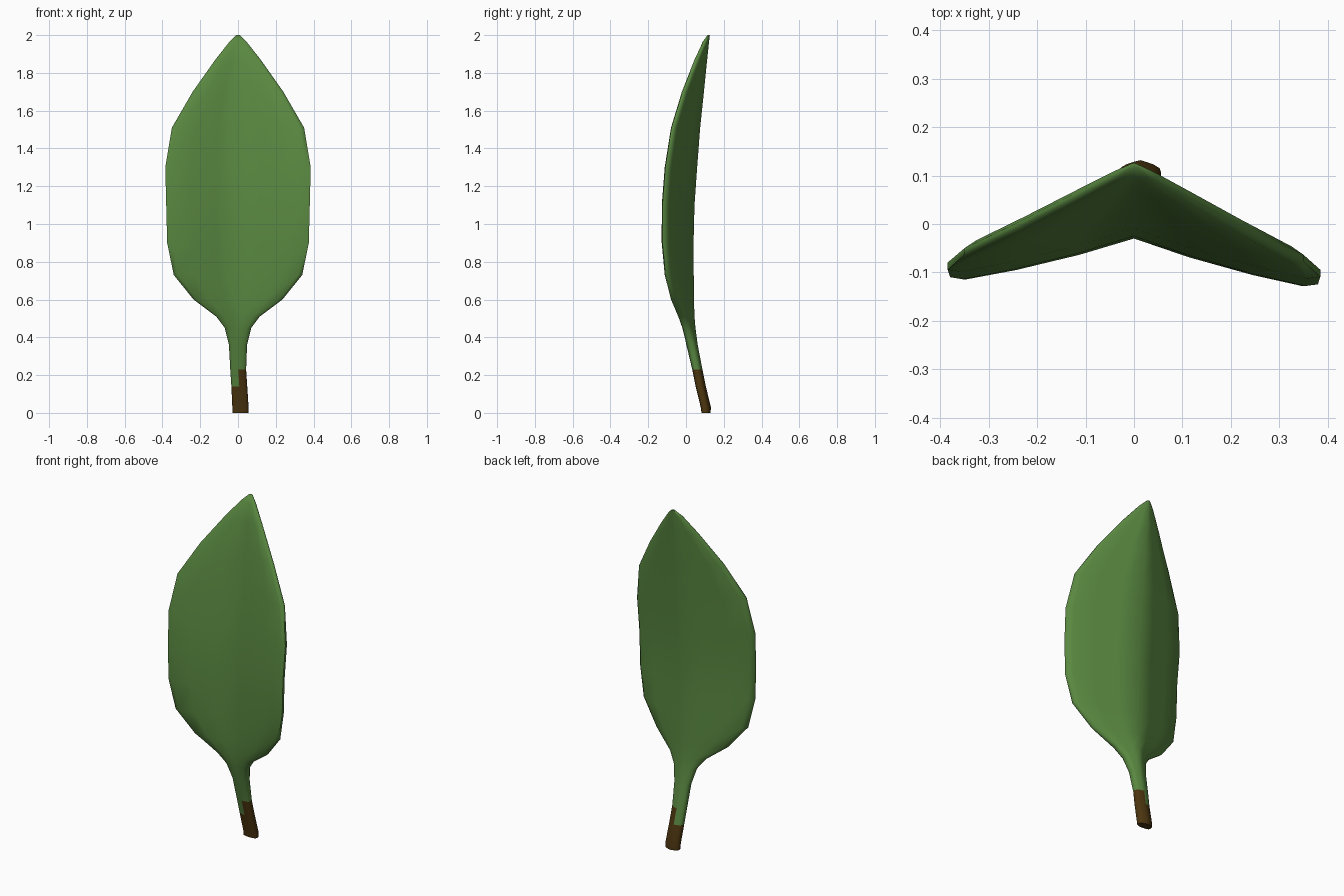
import bpy, bmesh, math

if "Cube" in bpy.data.objects:
    bpy.data.objects.remove(bpy.data.objects["Cube"])

def material(name, rgb):
    m = bpy.data.materials.new(name)
    m.diffuse_color = (*rgb, 1.0)
    m.use_nodes = True
    m.node_tree.nodes["Principled BSDF"].inputs["Base Color"].default_value = m.diffuse_color
    return m

green = material("leaf green", (0.100, 0.245, 0.052))
brown = material("stem brown", (0.072, 0.036, 0.005))

# Cross-sections up the leaf: z, half width, centre x, midrib y, margin y, half thickness
rows = [
    (0.00, .042, .013, .106, .102, .024), (0.03, .043, .013, .105, .100, .027),
    (0.14, .042, .007, .078, .074, .027), (0.23, .042, .001, .060, .056, .027),
    (0.36, .048, 0, .032, .028, .030), (0.45, .070, 0, .018, .000, .032),
    (0.51, .115, 0, .012, -.025, .033), (0.60, .235, 0, .008, -.065, .034),
    (0.73, .340, 0, .006, -.100, .035), (0.90, .375, 0, .005, -.117, .035),
    (1.10, .380, 0, .010, -.117, .035), (1.30, .385, 0, .025, -.102, .034),
    (1.51, .350, 0, .045, -.070, .030), (1.70, .240, 0, .068, -.012, .027),
    (1.87, .120, 0, .090, .055, .022), (1.965, .045, 0, .106, .098, .016),
    (2.00, .010, 0, .120, .119, .006)]

# Position across the half blade and its relative thickness
across = [(0, 1), (.3, .92), (.65, .78), (.93, .55), (1, .22)]
span = [(-t, k) for t, k in across[:0:-1]] + across

def section(z, w, cx, mid, edge, h):
    def point(t, k, side):
        e = edge + (0.015 * w / 0.385 if t < 0 else 0)   # left margin curls a little less
        y = mid + (e - mid) * abs(t) ** 0.9
        return (cx + t * w, y + side * k * h, z)
    return ([point(t, k, -1) for t, k in span] +
            [point(t, k, 1) for t, k in reversed(span)])

# Loft blade and stem as one skin
bm = bmesh.new()
rings = [[bm.verts.new(p) for p in section(*r)] for r in rows]
n = len(rings[0])
for a, b in zip(rings, rings[1:]):
    for i in range(n):
        j = (i + 1) % n
        bm.faces.new((a[i], a[j], b[j], b[i]))
bm.faces.new(rings[0][::-1])
bm.faces.new(rings[-1])
bmesh.ops.recalc_face_normals(bm, faces=bm.faces[:])

# Dry stem end, reaching higher on the right side
for f in bm.faces:
    c = f.calc_center_median()
    f.material_index = int(c.z < (0.23 if c.x > 0.004 else 0.14))

mesh = bpy.data.meshes.new("leaf")
bm.to_mesh(mesh)
bm.free()
mesh.materials.append(green)
mesh.materials.append(brown)
leaf = bpy.data.objects.new("leaf", mesh)
bpy.context.collection.objects.link(leaf)
bpy.context.view_layer.objects.active = leaf
leaf.select_set(True)
bpy.ops.object.shade_smooth_by_angle(angle=math.radians(75))
